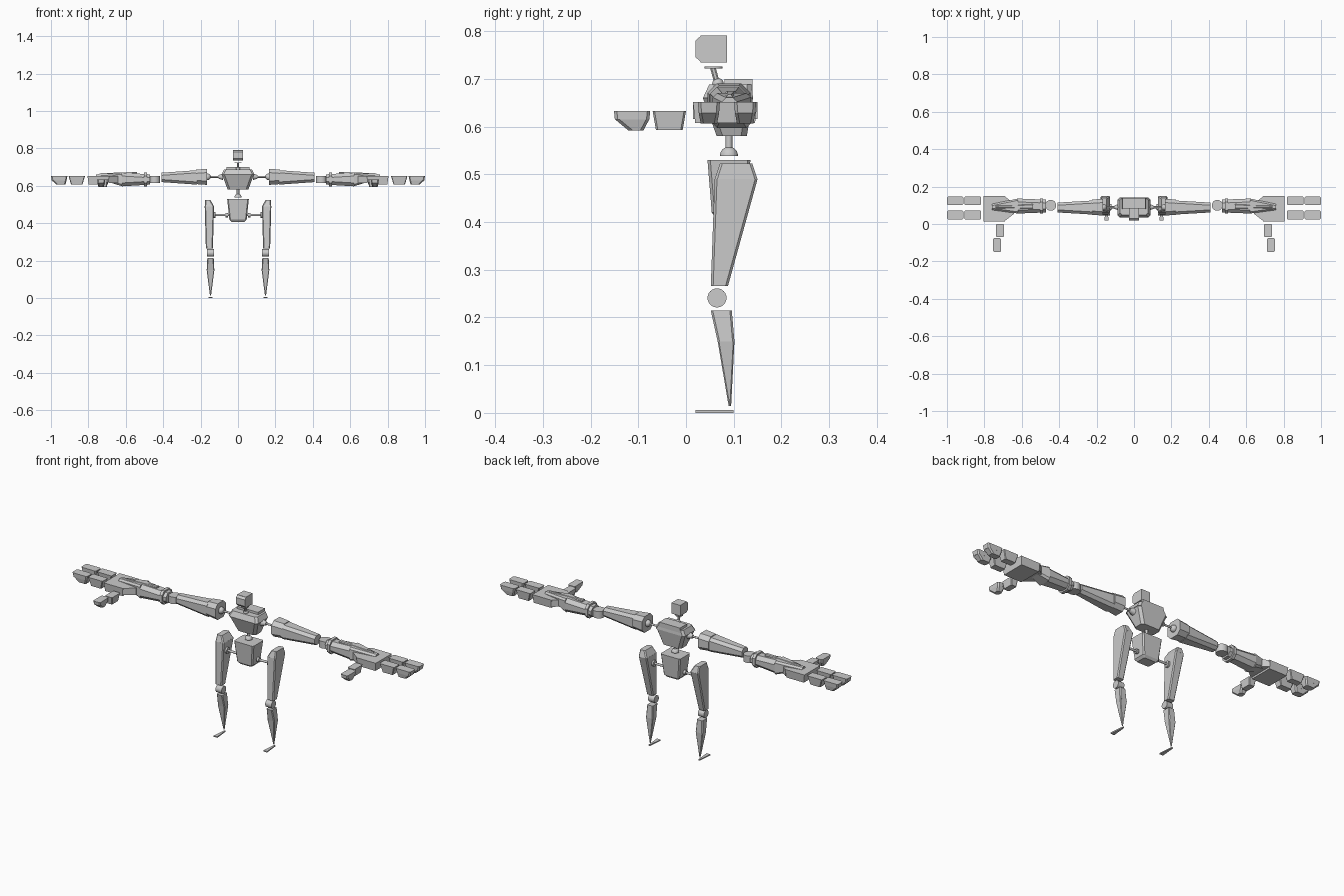
import bpy, bmesh, math
from mathutils import Vector, Matrix

X, Y, Z = range(3)
LOW, HIGH = -1, 1
ARM_Z = .648      # height of the arm joints
MID_Y = .09       # depth of the body joints
LEG_X = .147      # sideways place of the lower legs

old = bpy.data.objects.get("Cube")
if old:
    bpy.data.objects.remove(old, do_unlink=True)

grey = bpy.data.materials.new("light_grey")
grey.use_nodes = True
grey.diffuse_color = (.6, .6, .6, 1)
shader = grey.node_tree.nodes["Principled BSDF"]
shader.inputs["Base Color"].default_value = grey.diffuse_color


def finish(name, bm, centre, smooth=False):
    """Make the object; parts away from the middle get a twin on the other side."""
    bmesh.ops.translate(bm, verts=bm.verts, vec=centre)
    bmesh.ops.recalc_face_normals(bm, faces=bm.faces)
    mesh = bpy.data.meshes.new(name)
    bm.to_mesh(mesh)
    bm.free()
    mesh.materials.append(grey)
    part = bpy.data.objects.new(name, mesh)
    bpy.context.collection.objects.link(part)
    if centre[X]:
        part.modifiers.new("other_side", 'MIRROR')
    if smooth:
        bpy.ops.object.select_all(action='DESELECT')
        part.select_set(True)
        bpy.context.view_layer.objects.active = part
        bpy.ops.object.shade_smooth_by_angle(angle=math.radians(40))


def block(name, centre, size, axis=Z, end=LOW, taper=(1, 1), shift=(0, 0, 0), chamfer=0):
    """Box with one end along the axis tapered and shifted, long edges cut."""
    bm = bmesh.new()
    bmesh.ops.create_cube(bm, size=1)
    bmesh.ops.scale(bm, verts=bm.verts, vec=size)
    cross = [a for a in (X, Y, Z) if a != axis]
    long_edges = [e for e in bm.edges
                  if e.verts[0].co[axis] * e.verts[1].co[axis] < 0]
    for v in bm.verts:
        if v.co[axis] * end > 0:
            for a, factor in zip(cross, taper):
                v.co[a] *= factor
            v.co += Vector(shift)
    if chamfer:
        bmesh.ops.bevel(bm, geom=long_edges, offset=chamfer, segments=1,
                        affect='EDGES', clamp_overlap=True)
    finish(name, bm, centre)


def rod(name, centre, radius, length, axis=X, tip=None):
    """Round rod, disc or cone along an axis."""
    direction = Vector([float(a == axis) for a in (X, Y, Z)])
    bm = bmesh.new()
    bmesh.ops.create_cone(bm, cap_ends=True, segments=24, radius1=radius,
                          radius2=tip or radius, depth=length,
                          matrix=direction.to_track_quat('Z', 'Y').to_matrix().to_4x4())
    finish(name, bm, centre, smooth=True)


def ball(name, centre, radius, half=False):
    """Sphere, or only its upper half on a flat base."""
    bm = bmesh.new()
    bmesh.ops.create_uvsphere(bm, u_segments=24, v_segments=12, radius=radius)
    if half:
        bmesh.ops.bisect_plane(bm, geom=bm.verts[:] + bm.edges[:] + bm.faces[:],
                               plane_co=(0, 0, 0), plane_no=(0, 0, 1), clear_inner=True)
        rim = [e for e in bm.edges if e.is_boundary]
        bmesh.ops.holes_fill(bm, edges=rim)
    finish(name, bm, centre, smooth=True)


# Head with a narrower face, on a leaning neck
block("head", centre=(0, .058, .763), size=(.052, .055, .057))
block("face", centre=(0, .026, .763), size=(.052, .012, .057), axis=Y, taper=(1, .6))
rod("neck_plate", centre=(0, .058, .724), radius=.019, length=.004, axis=Z)
block("neck", centre=(0, .067, .705), size=(.012, .012, .04), end=HIGH,
      shift=(0, -.011, 0), chamfer=.003)
ball("neck_ball", centre=(0, .067, .69), radius=.012)

# Chest: tapering ribs, sloped shoulders and a raised back block
block("ribs", centre=(0, .088, .62), size=(.17, .105, .08), taper=(.65, .6),
      shift=(0, .008, 0), chamfer=.012)
block("upper_chest", centre=(0, .088, .674), size=(.176, .105, .028), end=HIGH,
      taper=(.85, .85), shift=(0, .005, 0), chamfer=.01)
block("back_block", centre=(0, .11, .68), size=(.136, .058, .04), end=HIGH, taper=(.9, 1))

# Waist: short spine on a half dome
rod("spine", centre=(0, MID_Y, .57), radius=.007, length=.03, axis=Z)
ball("waist_dome", centre=(0, MID_Y, .539), radius=.019, half=True)

# Pelvis and hip joints
block("pelvis", centre=(0, MID_Y, .475), size=(.116, .09, .11), taper=(.8, .8), chamfer=.006)
block("pelvis_base", centre=(0, MID_Y, .414), size=(.093, .072, .012), taper=(.75, .75),
      chamfer=.005)
rod("hip_rod", centre=(.09, MID_Y, .444), radius=.006, length=.085)
rod("hip_inner_disc", centre=(.06, MID_Y, .444), radius=.012, length=.012)
rod("hip_outer_disc", centre=(.125, MID_Y, .444), radius=.016, length=.01)

# Legs: wedge thigh, round knee, pointed shin and thin foot
block("thigh", centre=(.153, .105, .378), size=(.05, .09, .224), taper=(.75, .4),
      shift=(0, -.035, 0), chamfer=.005)
block("thigh_cap", centre=(.153, .105, .506), size=(.05, .09, .034), end=HIGH,
      taper=(.6, .75), shift=(.008, 0, 0), chamfer=.005)
rod("knee", centre=(LEG_X, .065, .241), radius=.02, length=.036)
block("calf", centre=(LEG_X, .074, .182), size=(.034, .044, .065), taper=(1.2, .8),
      shift=(0, .01, 0), chamfer=.004)
block("shin", centre=(LEG_X, .084, .082), size=(.041, .035, .135), taper=(.15, .15),
      shift=(0, .008, 0), chamfer=.004)
block("foot", centre=(LEG_X, .06, .003), size=(.022, .08, .006), axis=Y, end=HIGH,
      taper=(.3, 1))

# Shoulders
rod("shoulder_rod", centre=(.125, MID_Y, ARM_Z), radius=.005, length=.09)
rod("chest_socket", centre=(.092, MID_Y, ARM_Z), radius=.018, length=.026, tip=.009)
ball("shoulder_ball", centre=(.164, MID_Y, ARM_Z), radius=.018)
block("shoulder_cuff", centre=(.195, MID_Y, ARM_Z), size=(.06, .09, .086), axis=X,
      end=HIGH, taper=(.9, .9), chamfer=.02)

# Upper arms and elbows
block("upper_arm", centre=(.315, .088, .645), size=(.19, .075, .077), axis=X, end=HIGH,
      taper=(.7, .65), chamfer=.014)
rod("elbow", centre=(.445, .1, .633), radius=.029, length=.037, axis=Z)

# Forearms: sleeve, cuff ring, wedge wrist and top ridge
block("forearm_sleeve", centre=(.545, .096, .634), size=(.15, .08, .073), axis=X,
      taper=(.85, .75), chamfer=.018)
block("forearm_ring", centre=(.495, .096, .634), size=(.016, .081, .074), axis=X,
      chamfer=.018)
block("wrist", centre=(.69, .096, .634), size=(.14, .08, .073), axis=X, end=HIGH,
      taper=(.4, .25), shift=(0, -.005, .018), chamfer=.018)
block("forearm_ridge", centre=(.64, .094, .665), size=(.2, .024, .02), axis=X, end=HIGH,
      taper=(.6, .8), shift=(0, -.003, -.006), chamfer=.004)

# Hands: palm with a narrowing heel
block("palm", centre=(.747, .082, .63), size=(.115, .135, .044), taper=(.9, .93))
block("palm_heel", centre=(.667, .082, .634), size=(.052, .135, .036), axis=X,
      taper=(.4, 1))

# Two broad fingers and a thumb, each with a base and a tip
for label, y in (("front", .048), ("back", .124)):
    block(label + "_finger_base", centre=(.862, y, .629), size=(.087, .046, .045),
          taper=(.7, .75), chamfer=.003)
    block(label + "_finger_tip", centre=(.956, y, .64), size=(.088, .046, .023),
          taper=(.9, .93), chamfer=.006)
    block(label + "_finger_pad", centre=(.956, y, .618), size=(.08, .043, .023),
          taper=(.6, .8), shift=(-.009, 0, 0), chamfer=.006)
block("thumb_base", centre=(.717, -.035, .613), size=(.042, .07, .04), taper=(.75, .8),
      chamfer=.004)
block("thumb_tip", centre=(.732, -.113, .624), size=(.042, .076, .018), taper=(.95, .95),
      chamfer=.006)
block("thumb_pad", centre=(.732, -.113, .604), size=(.04, .072, .023), taper=(.7, .45),
      shift=(0, .008, 0), chamfer=.006)
